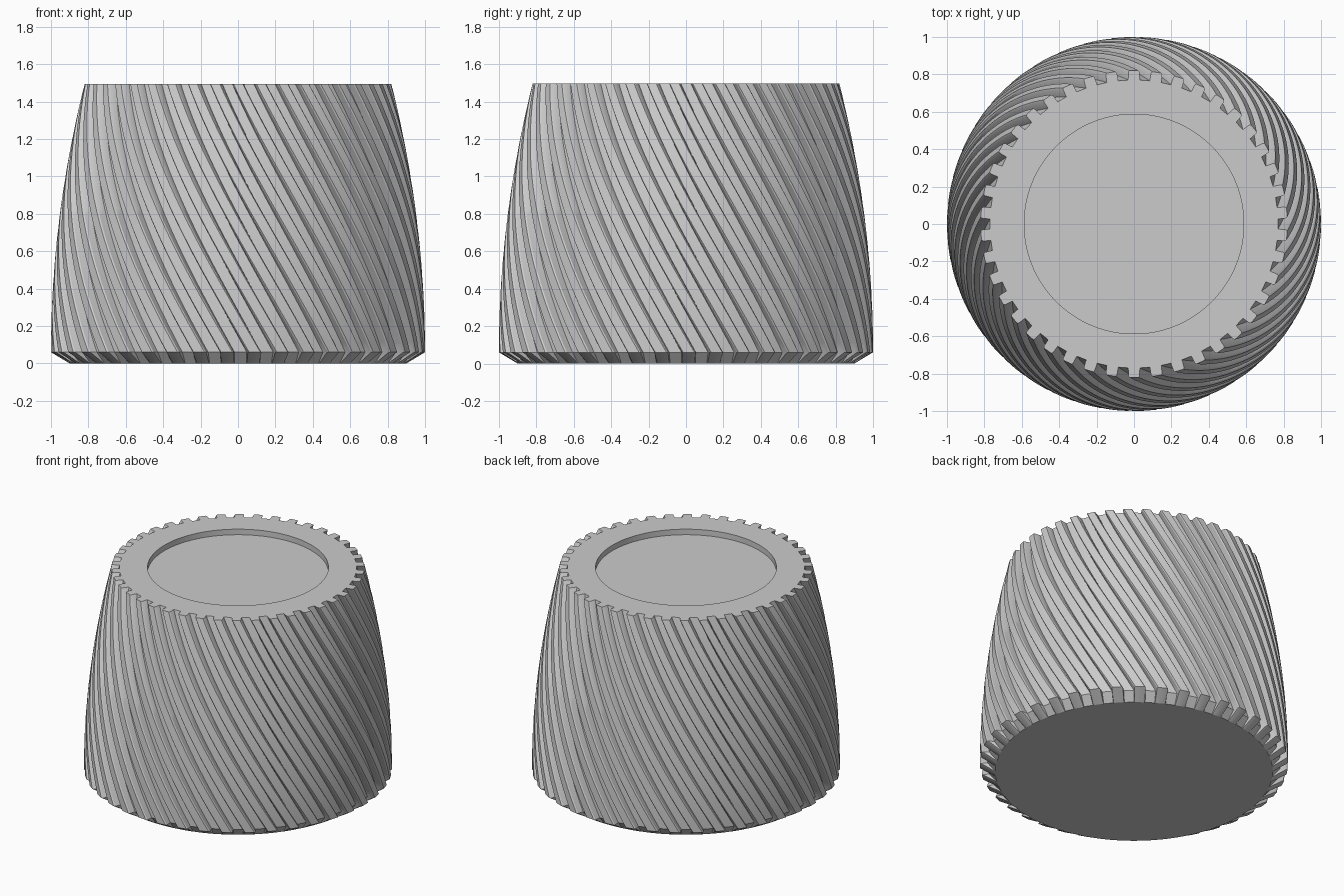
import bpy, bmesh, math

if "Cube" in bpy.data.objects:
    bpy.data.objects.remove(bpy.data.objects["Cube"])

TEETH = 42                     # spiral ribs around the body
HEIGHT, CHAMFER = 1.495, 0.06
TWIST = math.radians(48)
STEPS = 28
PITCH = 2 * math.pi / TEETH

# One rib: (position within the pitch, depth below the tip)
RIB = [(-0.27, 0.05), (-0.245, 0.008), (-0.20, 0.0),
       (0.20, 0.0), (0.245, 0.008), (0.27, 0.05)]


def ring(bm, z, radius, turn, depth=1.0):
    """Closed loop of vertices, ribbed when depth > 0."""
    loop = []
    for i in range(TEETH):
        for pos, cut in RIB:
            a = math.pi / 2 + turn + (i + pos) * PITCH
            r = radius - cut * depth
            loop.append(bm.verts.new((r * math.cos(a), r * math.sin(a), z)))
    return loop


bm = bmesh.new()
# Chamfered foot
loops = [ring(bm, 0, 0.9, TWIST, 0.0)]
# Twisted, ribbed wall narrowing upward
for s in range(STEPS + 1):
    t = s / STEPS
    z = CHAMFER + (HEIGHT - CHAMFER) * t
    loops.append(ring(bm, z, 1 - 0.18 * t * t, TWIST * (1 - t)))
# Round shallow recess in the top
loops.append(ring(bm, HEIGHT, 0.587, 0, 0.0))
loops.append(ring(bm, HEIGHT - 0.04, 0.587, 0, 0.0))

for low, high in zip(loops, loops[1:]):
    n = len(low)
    for i in range(n):
        j = (i + 1) % n
        bm.faces.new((low[i], low[j], high[j], high[i]))
bm.faces.new(loops[0][::-1])   # underside
bm.faces.new(loops[-1])        # recess floor
bmesh.ops.recalc_face_normals(bm, faces=bm.faces[:])

mesh = bpy.data.meshes.new("ribbed_knob")
bm.to_mesh(mesh)
bm.free()
knob = bpy.data.objects.new("ribbed_knob", mesh)
bpy.context.collection.objects.link(knob)

grey = bpy.data.materials.new("light_grey")
grey.diffuse_color = (0.6, 0.6, 0.6, 1)
grey.use_nodes = True
grey.node_tree.nodes["Principled BSDF"].inputs["Base Color"].default_value = grey.diffuse_color
mesh.materials.append(grey)

bpy.context.view_layer.objects.active = knob
knob.select_set(True)
bpy.ops.object.shade_smooth_by_angle(angle=math.radians(30))
